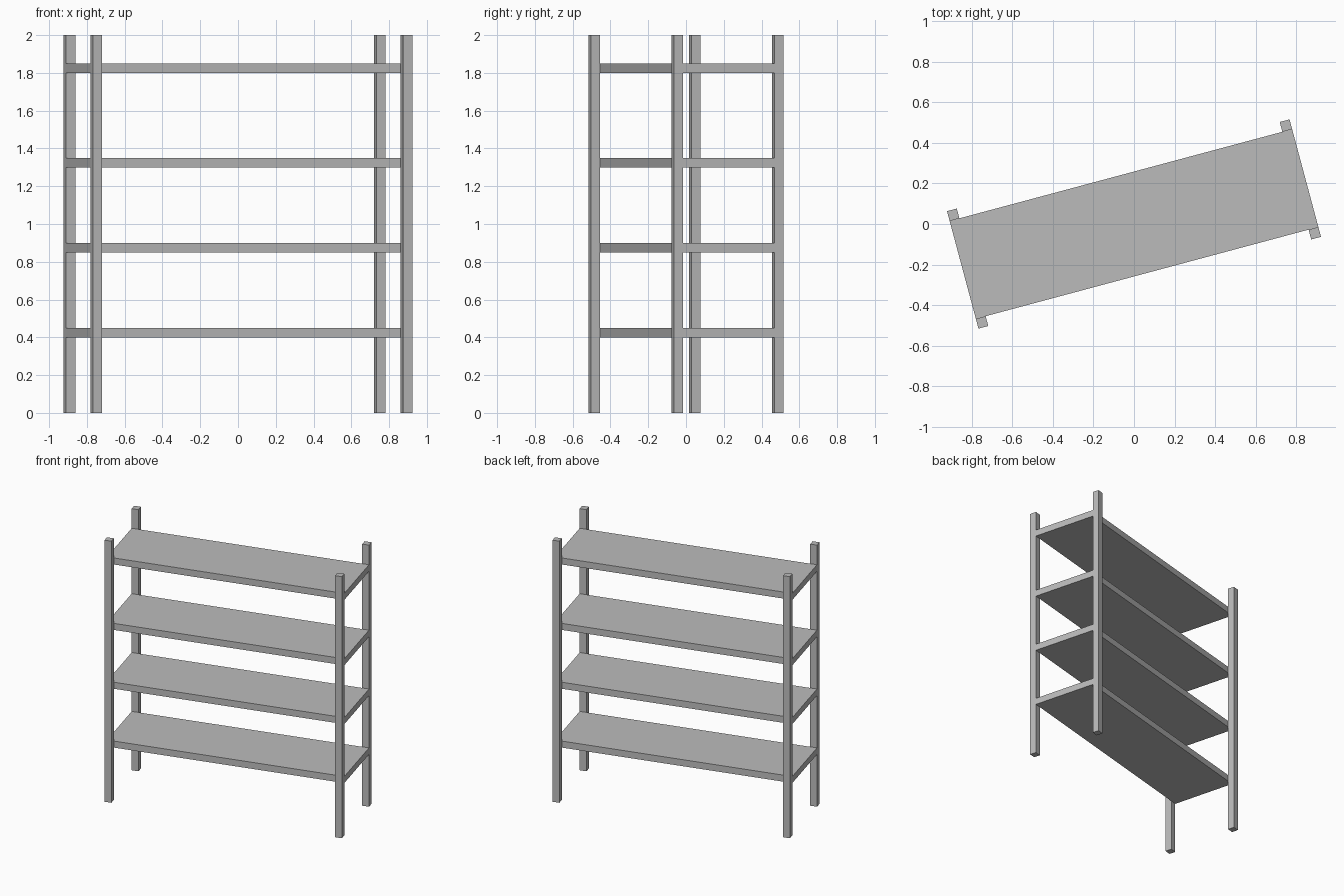
import bpy
import math
from mathutils import Matrix

if "Cube" in bpy.data.objects:
    bpy.data.objects.remove(bpy.data.objects["Cube"])

TURN = Matrix.Rotation(math.radians(15), 4, 'Z')  # whole rack is turned 15 degrees

grey = bpy.data.materials.new("plain grey")
grey.diffuse_color = (0.5, 0.5, 0.5, 1)
grey.use_nodes = True
grey.node_tree.nodes["Principled BSDF"].inputs["Base Color"].default_value = grey.diffuse_color


def box(name, centre, size):
    """Flat-shaded box in the rack's own axes, turned into place."""
    bpy.ops.mesh.primitive_cube_add(size=1)
    ob = bpy.context.object
    ob.name = name
    ob.data.transform(TURN @ Matrix.Translation(centre) @ Matrix.Diagonal((*size, 1)))
    ob.data.materials.append(grey)
    return ob


LENGTH, DEPTH, HEIGHT, T = 1.75, 0.5, 2.0, 0.05

# Shelves
for i, z in enumerate((0.40, 0.85, 1.30, 1.80), 1):
    box(f"shelf_{i}", (0, 0, z + T / 2), (LENGTH, DEPTH, T))

# Posts, standing against the front and back edges of the shelves at each end
for sx, side in ((-1, "left"), (1, "right")):
    for sy, face in ((-1, "front"), (1, "back")):
        box(f"{face}_{side}_post",
            (sx * (LENGTH - T) / 2, sy * (DEPTH + T) / 2, HEIGHT / 2),
            (T, T, HEIGHT))
